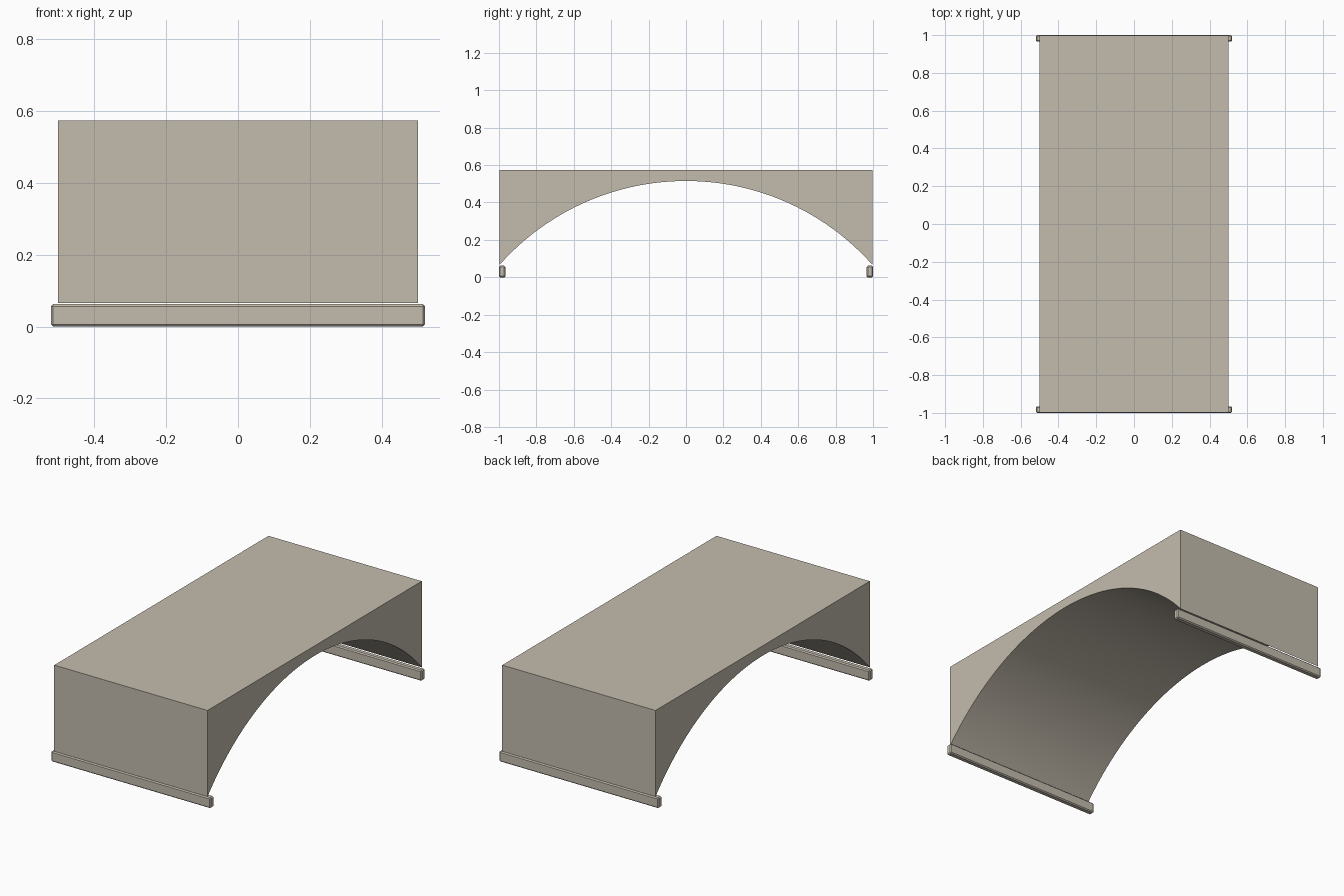
import bpy, bmesh, math

cube = bpy.data.objects.get("Cube")
if cube:
    bpy.data.objects.remove(cube, do_unlink=True)

stone = bpy.data.materials.new("pale_stone")
colour = (0.55, 0.50, 0.42, 1)
stone.diffuse_color = colour
stone.use_nodes = True
stone.node_tree.nodes["Principled BSDF"].inputs["Base Color"].default_value = colour

HALF_W, HALF_L, TOP = 0.5, 0.998, 0.573
SPRING, CROWN, SEGMENTS = 0.065, 0.515, 48


def add_object(name, bm):
    bmesh.ops.recalc_face_normals(bm, faces=bm.faces)
    mesh = bpy.data.meshes.new(name)
    bm.to_mesh(mesh)
    bm.free()
    mesh.materials.append(stone)
    obj = bpy.data.objects.new(name, mesh)
    bpy.context.collection.objects.link(obj)
    return obj


# Arch block: side profile with a circular underside, extruded across the width
rise = CROWN - SPRING
radius = (HALF_L ** 2 + rise ** 2) / (2 * rise)
sweep = math.asin(HALF_L / radius)
profile = [(HALF_L, TOP), (-HALF_L, TOP)]
for i in range(SEGMENTS + 1):
    a = sweep * (2 * i / SEGMENTS - 1)
    profile.append((radius * math.sin(a), CROWN - radius + radius * math.cos(a)))
bm = bmesh.new()
side = bm.faces.new([bm.verts.new((-HALF_W, y, z)) for y, z in profile])
extruded = bmesh.ops.extrude_face_region(bm, geom=[side])
moved = [g for g in extruded["geom"] if isinstance(g, bmesh.types.BMVert)]
bmesh.ops.translate(bm, verts=moved, vec=(2 * HALF_W, 0, 0))
arch = add_object("arch_block", bm)

# Smooth underside, crisp edges elsewhere
bpy.ops.object.select_all(action="DESELECT")
arch.select_set(True)
bpy.context.view_layer.objects.active = arch
bpy.ops.object.shade_smooth_by_angle(angle=math.radians(20))

# Chamfered bearing strips under both ends
for name, s in (("front_bearing_strip", -1), ("back_bearing_strip", 1)):
    bm = bmesh.new()
    bmesh.ops.create_cube(bm, size=1)
    bmesh.ops.scale(bm, verts=bm.verts, vec=(1.04, 0.034, 0.062))
    bmesh.ops.translate(bm, verts=bm.verts, vec=(0, s * 0.983, 0.031))
    strip = add_object(name, bm)
    bevel = strip.modifiers.new("chamfer", "BEVEL")
    bevel.width = 0.006
    bevel.segments = 1
